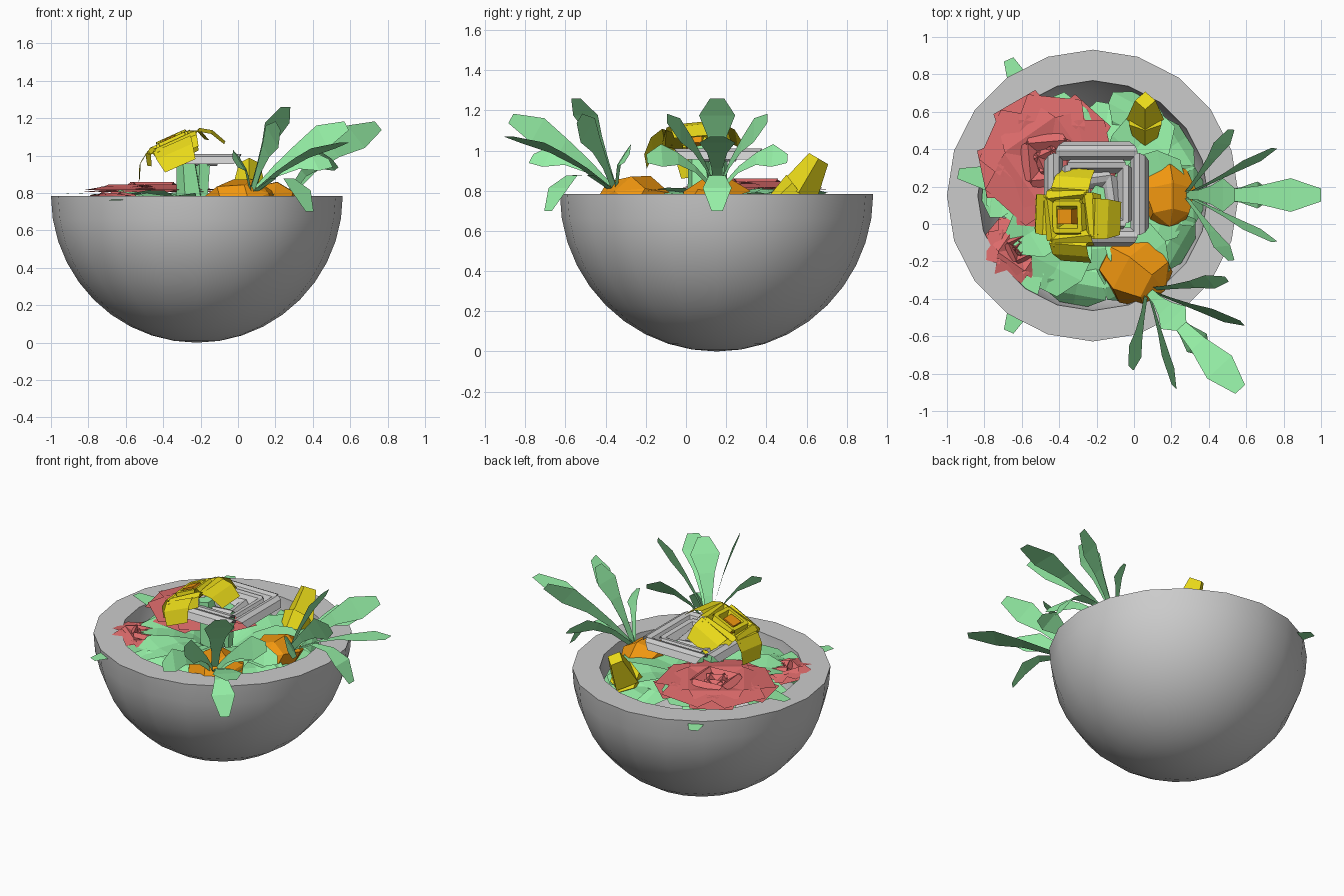
import bpy, bmesh, math
from mathutils import Vector, Matrix, Euler

if "Cube" in bpy.data.objects:
    bpy.data.objects.remove(bpy.data.objects["Cube"])

CX, CY, RIM = -0.22, 0.152, 0.785


def mat(name, col):
    m = bpy.data.materials.new(name)
    m.diffuse_color = (*col, 1)
    m.use_nodes = True
    m.node_tree.nodes["Principled BSDF"].inputs["Base Color"].default_value = m.diffuse_color
    return m


GREEN = mat("leaf_green", (0.30, 0.86, 0.38))
RED = mat("petal_red", (0.74, 0.15, 0.15))
YELLOW = mat("petal_yellow", (0.82, 0.70, 0.01))
ORANGE = mat("pod_orange", (0.88, 0.31, 0.005))


def finish(bm, name, material=None, smooth=False):
    me = bpy.data.meshes.new(name)
    bm.to_mesh(me)
    bm.free()
    ob = bpy.data.objects.new(name, me)
    bpy.context.collection.objects.link(ob)
    if material:
        me.materials.append(material)
    if smooth:
        bpy.context.view_layer.objects.active = ob
        ob.select_set(True)
        bpy.ops.object.shade_smooth_by_angle(angle=math.radians(35))
        ob.select_set(False)
    return ob


def strip(bm, pts, side, widths, fold=0.0):
    """Flat or folded ribbon along pts."""
    rows = []
    for p, w in zip(pts, widths):
        row = [p - side * w / 2, p - Vector((0, 0, fold * w)), p + side * w / 2]
        if not fold:
            row.pop(1)
        rows.append([bm.verts.new(v) for v in row])
    for a, b in zip(rows, rows[1:]):
        for i in range(len(a) - 1):
            bm.faces.new((a[i], a[i + 1], b[i + 1], b[i]))


LEAF_W = (0.04, 0.055, 0.10, 0.18, 0.07)


def leaf(bm, base, ctrl, tip, scale=1.0, fold=0.0, widths=LEAF_W, up=(0, 0, 1)):
    a, c, b = Vector(base), Vector(ctrl), Vector(tip)
    pts = [a * (1 - t) ** 2 + c * 2 * t * (1 - t) + b * t * t for t in (0, 0.3, 0.55, 0.78, 1)]
    side = Vector(up).cross(b - a).normalized()
    strip(bm, pts, side, [w * scale for w in widths], fold)


# Bowl: outer hemisphere, flat rim, hollow inside
bm = bmesh.new()
N, STEPS = 20, 10
prof = [(0.78 * math.sin(a), RIM - RIM * math.cos(a)) for a in
        [math.pi / 2 * i / STEPS for i in range(STEPS + 1)]]
prof += [(0.615 * math.cos(a), RIM - 0.62 * math.sin(a)) for a in
         [math.pi / 2 * i / 8 for i in range(9)]]
vs = [bm.verts.new((CX + r, CY, z)) for r, z in prof]
es = [bm.edges.new(e) for e in zip(vs, vs[1:])]
bmesh.ops.spin(bm, geom=vs + es, cent=(CX, CY, 0), axis=(0, 0, 1), angle=math.tau, steps=N,
               use_duplicate=False)
bmesh.ops.remove_doubles(bm, verts=bm.verts, dist=0.001)
bmesh.ops.recalc_face_normals(bm, faces=bm.faces)
finish(bm, "bowl", smooth=True)


# Leaf sprays over the rim: upright, long and drooping leaves with mirrored side leaves
def spray(name, x, y, angle):
    bm = bmesh.new()
    base = (0, 0, 0.79)
    leaf(bm, base, (0.12, 0, 1.08), (0.27, 0, 1.26), 1.0)
    leaf(bm, base, (0.36, 0, 1.02), (0.73, 0, 1.07), 1.0)
    leaf(bm, base, (0.32, 0, 1.02), (0.46, 0, 0.70), 0.8)
    for s in (-1, 1):
        leaf(bm, base, (0.20, 0.09 * s, 1.04), (0.48, 0.25 * s, 1.16), 0.85, 0, LEAF_W, (0.7, 0, 0.55))
        leaf(bm, base, (0.14, 0.18 * s, 1.03), (0.25, 0.35 * s, 0.96), 0.8, 0, LEAF_W, (0.7, 0, 0.55))
    bm.transform(Matrix.Translation((x, y, 0)) @ Matrix.Rotation(math.radians(angle), 4, 'Z'))
    finish(bm, name, GREEN)


spray("right_leaf_spray", 0.27, 0.155, 0)
spray("front_leaf_spray", 0.07, -0.35, -47)

# Long leaves whose tips pass through the bowl wall on the left
bm = bmesh.new()
for tip in ((-0.67, 0.88, 0.76), (-0.67, -0.575, 0.76), (-0.94, 0.27, 0.80)):
    leaf(bm, (-0.35, 0.15, 0.66), (-0.5, 0.15 + (tip[1] - 0.15) * 0.5, 0.80), tip, 0.8)
finish(bm, "left_leaf_spray", GREEN)

# Broad leaves filling the bowl: upper ring and a lower, steeper ring
BROAD = (0.06, 0.18, 0.29, 0.30, 0.14)
bm = bmesh.new()
for i in range(11):
    a = math.tau * i / 11 + 0.25
    c, s = math.cos(a), math.sin(a)
    r = 0.57 if i % 2 else 0.50
    z = 0.79 - 0.04 * (i % 3)
    leaf(bm, (CX + 0.05 * c, CY + 0.05 * s, 0.68), (CX + 0.25 * c, CY + 0.25 * s, 0.88),
         (CX + r * c, CY + r * s, z), 1, 0.06, BROAD)
for deg in (-100, -65, -30, 0, 32, 62, 130, 175, 220):
    a = math.radians(deg)
    c, s = math.cos(a), math.sin(a)
    leaf(bm, (CX + 0.3 * c, CY + 0.3 * s, 0.70), (CX + 0.48 * c, CY + 0.48 * s, 0.86),
         (CX + 0.59 * c, CY + 0.59 * s, 0.66), 1.1, 0.06, BROAD)
finish(bm, "bowl_foliage", GREEN)


# Blooms: rings of arched petals, each ring (count, profile of r/z, width, turn)
def bloom(name, loc, rot, rings, material=None):
    bm = bmesh.new()
    for count, prof, width, turn in rings:
        for k in range(count):
            a = math.tau * k / count + math.radians(turn)
            d, side = Vector((math.cos(a), math.sin(a), 0)), Vector((-math.sin(a), math.cos(a), 0))
            n = len(prof) - 1
            strip(bm, [d * r + Vector((0, 0, z)) for r, z in prof], side,
                  [width * (0.72 + 0.28 * math.sin(math.pi * (0.2 + 0.7 * i / n))) for i in range(n + 1)])
    e = Euler([math.radians(v) for v in rot])
    bm.transform(Matrix.Translation(loc) @ e.to_matrix().to_4x4())
    finish(bm, name, material)


red_rings = [(4, [(0.0, 0.0), (0.04, 0.03), (0.07, 0.0)], 0.13, 25),
             (4, [(0.05, 0.0), (0.10, 0.035), (0.14, 0.01)], 0.22, 5),
             (4, [(0.08, 0.0), (0.17, 0.02), (0.25, 0.0)], 0.33, 35),
             (5, [(0.05, -0.01), (0.2, 0.01), (0.34, -0.01)], 0.36, 12),
             (5, [(0.05, -0.02), (0.2, -0.005), (0.36, -0.02)], 0.32, 48)]
bloom("large_red_bloom", (-0.46, 0.34, 0.825), (0, 0, 0), red_rings, RED)
bloom("small_red_bloom", (-0.61, -0.13, 0.765), (0, 10, 20),
      [(n, [(r * 0.52, z) for r, z in p], w * 0.52, t) for n, p, w, t in red_rings], RED)
bloom("grey_bloom", (-0.20, 0.16, 0.975), (0, 0, 0),
      [(4, [(0.18, -0.01), (0.20, 0.025), (0.23, 0.035), (0.26, 0.02), (0.28, -0.02)], 0.44, 0),
       (4, [(0.11, -0.02), (0.14, 0.02), (0.17, 0.025), (0.20, -0.02)], 0.32, 0),
       (4, [(0.03, -0.03), (0.06, 0.0), (0.09, 0.01), (0.12, -0.02)], 0.19, 8)])
bloom("yellow_bloom", (-0.34, 0.04, 1.06), (4, -24, 0),
      [(4, [(0.04, 0.0), (0.06, 0.045), (0.085, 0.045), (0.10, 0.0)], 0.16, 0),
       (4, [(0.08, 0.0), (0.11, 0.03), (0.15, 0.01), (0.17, -0.05)], 0.24, 6),
       (4, [(0.06, -0.02), (0.15, 0.02), (0.21, -0.02), (0.25, -0.10)], 0.22, -4)], YELLOW)

# Orange heart of the yellow bloom
bm = bmesh.new()
bmesh.ops.create_cube(bm, size=0.08)
bm.transform(Matrix.Translation((-0.355, 0.04, 1.06)) @ Matrix.Rotation(math.radians(-24), 4, 'Y'))
finish(bm, "yellow_bloom_heart", ORANGE)


# Tapered prism between two points
def prism(name, p, q, r1, r2, sides, material):
    p, q = Vector(p), Vector(q)
    bm = bmesh.new()
    bmesh.ops.create_cone(bm, cap_ends=True, segments=sides, radius1=r1, radius2=r2, depth=(q - p).length)
    bm.transform(Matrix.Translation((p + q) / 2) @ (q - p).to_track_quat('Z', 'Y').to_matrix().to_4x4())
    finish(bm, name, material)


prism("yellow_stem", (-0.25, 0.08, 0.70), (-0.28, 0.06, 1.02), 0.08, 0.05, 5, GREEN)
prism("grey_stem", (-0.20, 0.16, 0.70), (-0.19, 0.16, 0.96), 0.04, 0.05, 5, GREEN)
prism("yellow_bud_lower", (0.06, 0.40, 0.68), (0.06, 0.56, 0.80), 0.05, 0.10, 6, YELLOW)
prism("yellow_bud_upper", (0.06, 0.56, 0.79), (0.06, 0.66, 0.96), 0.10, 0.055, 4, YELLOW)

# Faceted orange pods
for name, loc, size, turn in (("right_pod", (0.18, 0.155, 0.755), (0.16, 0.18, 0.115), 0.0),
                              ("front_pod", (0.01, -0.25, 0.75), (0.20, 0.20, 0.135), 0.9),
                              ("back_pod", (0.02, 0.42, 0.68), (0.13, 0.13, 0.10), 0.5)):
    bm = bmesh.new()
    bmesh.ops.create_uvsphere(bm, u_segments=6, v_segments=4, radius=1)
    bm.transform(Matrix.Translation(loc) @ Matrix.Diagonal((*size, 1)) @ Euler((1.2, 0.2, turn)).to_matrix().to_4x4())
    finish(bm, name, ORANGE)
